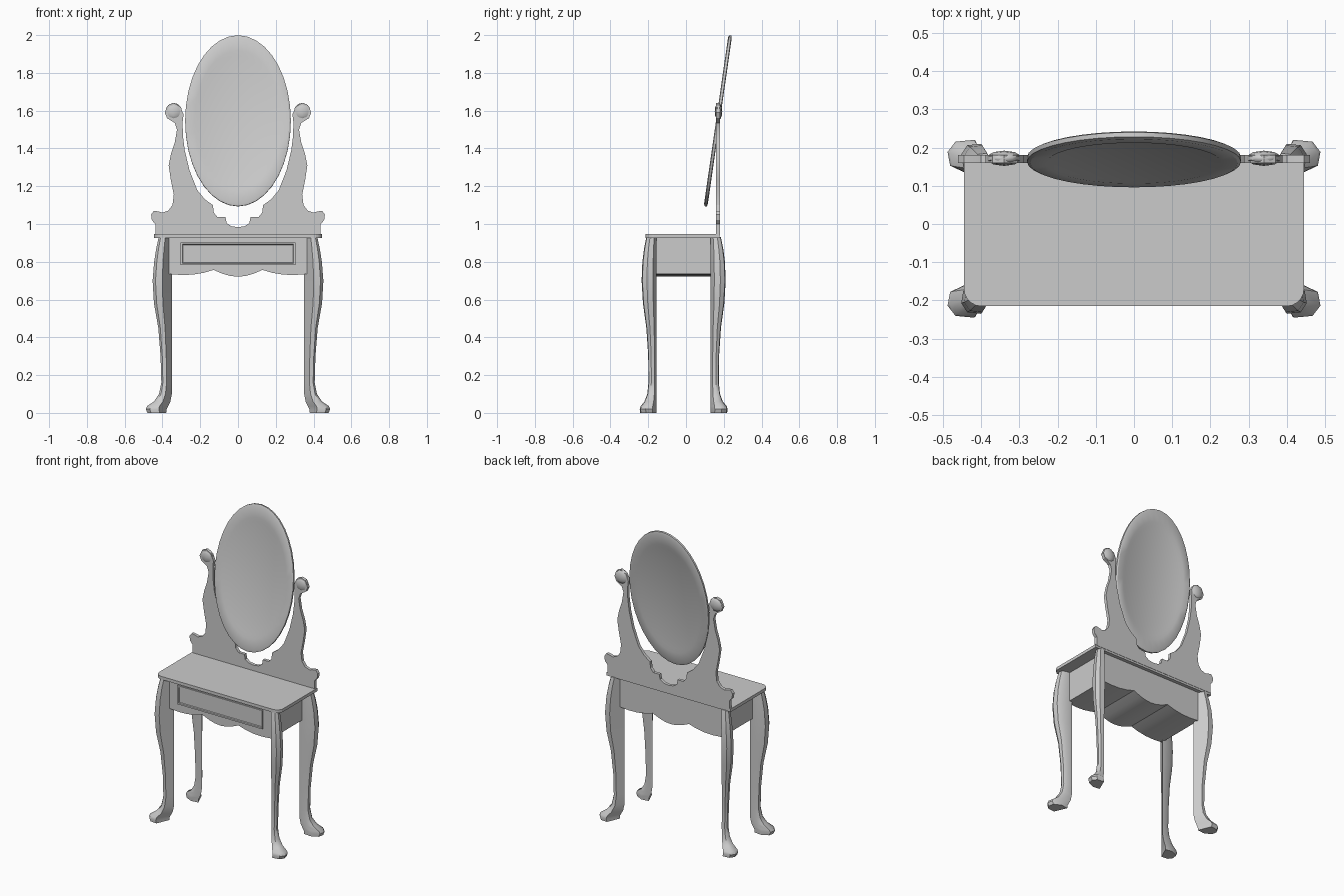
import bpy, bmesh, math
from mathutils import Matrix, Vector

if "Cube" in bpy.data.objects:
    bpy.data.objects.remove(bpy.data.objects["Cube"])

grey = bpy.data.materials.new("plain_grey")
grey.use_nodes = True
grey.diffuse_color = (0.6, 0.6, 0.6, 1)
grey.node_tree.nodes["Principled BSDF"].inputs["Base Color"].default_value = (0.6, 0.6, 0.6, 1)


def finish(name, bm, smooth=None):
    """Turn a bmesh into a named grey object."""
    bmesh.ops.recalc_face_normals(bm, faces=bm.faces)
    mesh = bpy.data.meshes.new(name)
    bm.to_mesh(mesh)
    bm.free()
    mesh.materials.append(grey)
    ob = bpy.data.objects.new(name, mesh)
    bpy.context.collection.objects.link(ob)
    if smooth:
        bpy.ops.object.select_all(action='DESELECT')
        ob.select_set(True)
        bpy.context.view_layer.objects.active = ob
        bpy.ops.object.shade_smooth_by_angle(angle=math.radians(smooth))
    return ob


def loft(name, rings, smooth=None):
    """Skin a list of equal-length rings and cap both ends."""
    bm = bmesh.new()
    loops = [[bm.verts.new(p) for p in ring] for ring in rings]
    for a, b in zip(loops, loops[1:]):
        for i in range(len(a)):
            j = (i + 1) % len(a)
            bm.faces.new((a[i], a[j], b[j], b[i]))
    bm.faces.new(loops[0])
    bm.faces.new(loops[-1])
    return finish(name, bm, smooth)


def mirrored(half):
    """Complete an outline from its +x half, which starts and ends on x = 0."""
    return half + [(-x, z) for x, z in reversed(half) if x > 0]


def panel(name, outline, y0, y1, smooth=None):
    return loft(name, [[(x, y, z) for x, z in outline] for y in (y0, y1)], smooth)


# Table top with rounded front corners
r = 0.045
arc = [(0.4 + r * math.sin(a), -0.17 - r * math.cos(a))
       for a in [math.radians(18 * k) for k in range(6)]]
top = mirrored([(0, -0.215)] + arc + [(0.445, 0.178), (0, 0.178)])
loft("table_top", [[(x, y, z) for x, y in top] for z in (0.927, 0.947)])

# Apron box with a scalloped lower edge
panel("apron", mirrored([
    (0, 0.721), (0.04, 0.725), (0.08, 0.736), (0.13, 0.757), (0.18, 0.742),
    (0.24, 0.732), (0.3, 0.73), (0.367, 0.735), (0.367, 0.93), (0, 0.93)]),
    -0.18, 0.155, 30)

# Drawer front with a raised border
rings = []
for inset, y in ((0, -0.175), (0, -0.188), (0.01, -0.188), (0.013, -0.182)):
    x, lo, hi = 0.305 - inset, 0.782 + inset, 0.903 - inset
    rings.append([(-x, y, lo), (x, y, lo), (x, y, hi), (-x, y, hi)])
loft("drawer_front", rings)

# Curved legs: height, reach in x, reach in y, inner corner shift
levels = [(0, .13, .088, .03), (.02, .138, .09, .028), (.035, .132, .086, .02),
          (.06, .095, .065, .008), (.1, .068, .05, 0), (.16, .056, .044, 0),
          (.3, .06, .045, 0), (.45, .072, .055, 0), (.58, .095, .073, 0),
          (.7, .102, .08, 0), (.8, .094, .076, 0), (.87, .083, .067, 0), (.93, .07, .055, 0)]
section = [(0.5, 1), (0.85, 0.95), (1, 0.65), (0.95, 0.25), (0.6, 0)]
for sx, side in ((1, "left"), (-1, "right")):
    for sy, end in ((-1, "front"), (1, "back")):
        rings = []
        for z, dx, dy, shift in levels:
            ring = [(shift, shift * 0.2)] + [(max(u * dx, shift), v * dy) for u, v in section]
            rings.append([(sx * (0.35 + x), -0.0125 + sy * (0.1425 + y), z) for x, y in ring])
        loft(f"{end}_{side}_leg", rings, 38)

# Cut-out back board that holds the mirror
board = [(0, .983), (.035, .988), (.06, 1.005), (.066, 1.036), (.108, 1.036),
         (.128, 1.06), (.133, 1.1), (.175, 1.13), (.216, 1.18), (.257, 1.285),
         (.282, 1.39), (.292, 1.47), (.293, 1.54), (.288, 1.58), (.305, 1.62),
         (.34, 1.641), (.37, 1.63), (.388, 1.59), (.375, 1.56), (.335, 1.535),
         (.323, 1.5), (.335, 1.43), (.355, 1.37), (.367, 1.31), (.355, 1.23),
         (.34, 1.155), (.347, 1.1), (.37, 1.07), (.4, 1.06), (.42, 1.066),
         (.445, 1.07), (.46, 1.05), (.456, 1.02), (.438, 1.0), (.438, .94), (0, .94)]
panel("back_board", mirrored(board), 0.16, 0.18, 30)

# Rounded scroll ends on the two uprights
for sx, side in ((1, "left"), (-1, "right")):
    bm = bmesh.new()
    bmesh.ops.create_uvsphere(bm, u_segments=10, v_segments=6, radius=1)
    bmesh.ops.transform(bm, matrix=Matrix.Translation((sx * 0.34, 0.172, 1.595))
                        @ Matrix.Diagonal((0.047, 0.02, 0.046, 1)), verts=bm.verts)
    finish(f"{side}_scroll", bm, 40)

# Tilted oval mirror with a bevelled recess on both faces
profile = [(0.76, 0.004), (0.82, 0.01), (0.97, 0.01), (1, 0.006)]
stack = [(s, -d) for s, d in profile] + [(s, d) for s, d in reversed(profile)]
tilt = Matrix.Translation((0, 0.169, 1.546)) @ Matrix.Rotation(math.radians(-8.2), 4, 'X')
turn = [2 * math.pi * k / 36 for k in range(36)]
loft("oval_mirror", [[tilt @ Vector((0.28 * s * math.cos(a), d, 0.457 * s * math.sin(a)))
                      for a in turn] for s, d in stack], 25)
